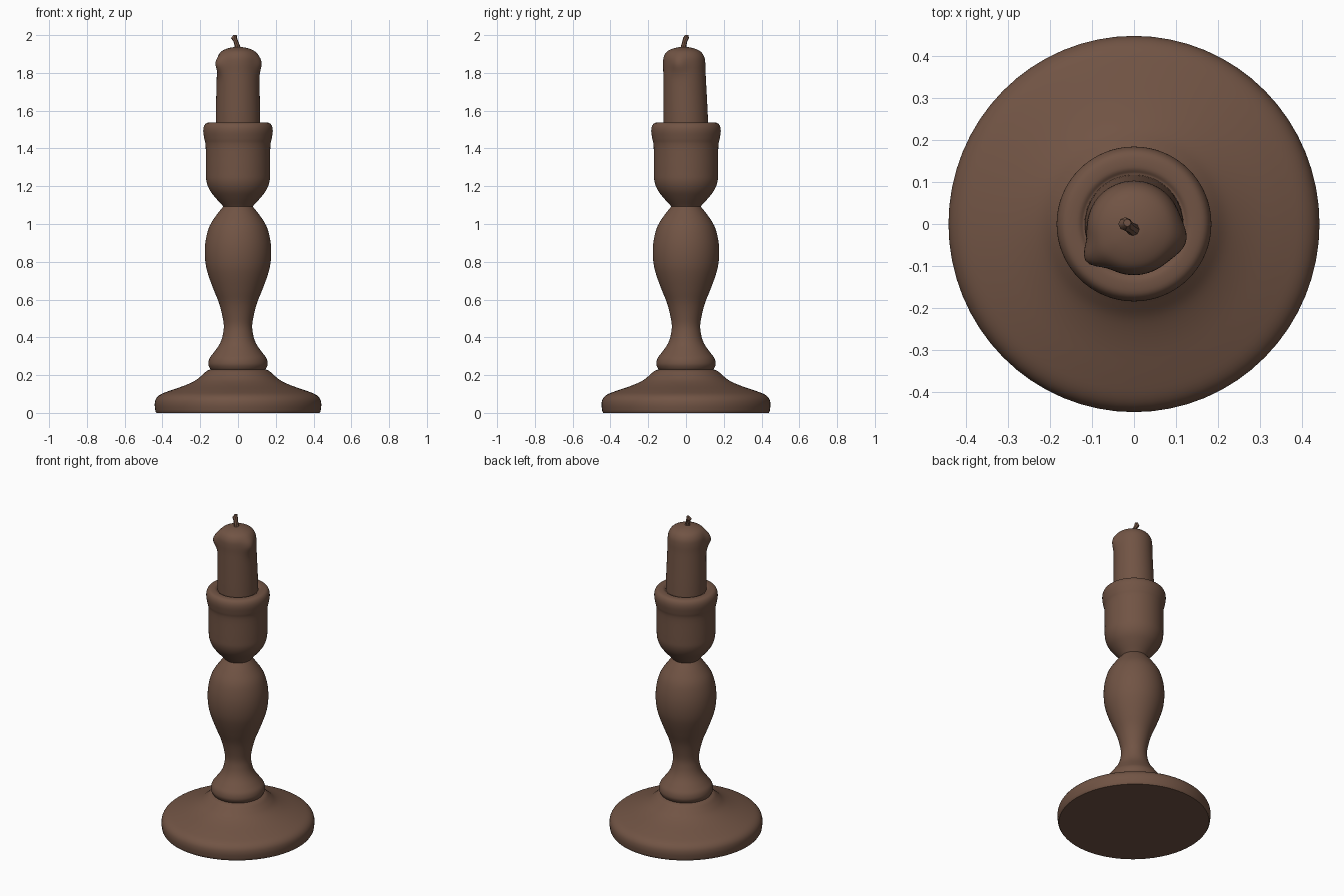
import bpy, bmesh, math
from mathutils import Vector

if "Cube" in bpy.data.objects:
    bpy.data.objects.remove(bpy.data.objects["Cube"])

brown = bpy.data.materials.new("warm_brown")
brown.diffuse_color = (0.165, 0.088, 0.058, 1)
brown.use_nodes = True
brown.node_tree.nodes["Principled BSDF"].inputs["Base Color"].default_value = brown.diffuse_color


def smooth_curve(pts, steps=4):
    """Catmull-Rom curve through the given points."""
    p = [Vector(q) for q in pts]
    p = [2 * p[0] - p[1]] + p + [2 * p[-1] - p[-2]]
    out = []
    for i in range(1, len(p) - 2):
        a, b, c, d = p[i - 1:i + 3]
        for k in range(steps):
            t = k / steps
            out.append(0.5 * (2 * b + (c - a) * t + (2 * a - 5 * b + 4 * c - d) * t * t
                              + (3 * b - a - 3 * c + d) * t ** 3))
    return out + [p[-2]]


def skin(name, rings, angle=40):
    """Closed skin over rings of points, listed from bottom to top."""
    bm = bmesh.new()
    loops = [[bm.verts.new(v) for v in ring] for ring in rings]
    n = len(loops[0])
    for lo, hi in zip(loops, loops[1:]):
        for i in range(n):
            j = (i + 1) % n
            bm.faces.new((lo[i], lo[j], hi[j], hi[i]))
    bm.faces.new(loops[0][::-1])
    bm.faces.new(loops[-1])
    mesh = bpy.data.meshes.new(name)
    bm.to_mesh(mesh)
    bm.free()
    obj = bpy.data.objects.new(name, mesh)
    bpy.context.collection.objects.link(obj)
    mesh.materials.append(brown)
    bpy.ops.object.select_all(action='DESELECT')
    obj.select_set(True)
    bpy.context.view_layer.objects.active = obj
    bpy.ops.object.shade_smooth_by_angle(angle=math.radians(angle))
    return obj


def circle(r, z, cx=0, cy=0, n=64, sy=1.0):
    return [(cx + r * math.cos(2 * math.pi * i / n),
             cy + r * sy * math.sin(2 * math.pi * i / n), z) for i in range(n)]


def turned(name, profile, sy=1.0):
    return skin(name, [circle(p.x, p.y, sy=sy) for p in profile])


# Wide foot: flat underside, rounded rim, flaring up to the groove
turned("base", [Vector((0.432, 0.0))] + smooth_curve([
    (0.437, 0.008), (0.441, 0.045), (0.434, 0.075), (0.41, 0.098), (0.36, 0.118),
    (0.28, 0.146), (0.225, 0.172), (0.19, 0.2), (0.165, 0.222), (0.145, 0.23)]), 1.014)

# Turned stem: collar, waist and belly
turned("stem", smooth_curve([
    (0.14, 0.225), (0.151, 0.24), (0.157, 0.26), (0.151, 0.288), (0.132, 0.315),
    (0.106, 0.35), (0.09, 0.38), (0.08, 0.415), (0.075, 0.46), (0.082, 0.51),
    (0.1, 0.58), (0.128, 0.65), (0.154, 0.72), (0.17, 0.78), (0.176, 0.85),
    (0.17, 0.92), (0.15, 0.99), (0.112, 1.05), (0.076, 1.095)]))

# Cup with a rolled lip and a shallow seat for the candle
turned("cup", smooth_curve([
    (0.072, 1.085), (0.084, 1.1), (0.12, 1.14), (0.15, 1.18), (0.167, 1.225),
    (0.17, 1.28), (0.171, 1.41), (0.178, 1.45), (0.184, 1.49), (0.18, 1.518),
    (0.165, 1.535), (0.135, 1.538), (0.12, 1.53)]))

# Candle: leans forward slightly, rounded top, melted wax lumps at the shoulder
lumps = [(math.radians(-146), 0.27, 0.027), (math.radians(-15), 0.35, 0.016)]
rings = []
for p in smooth_curve([(0.118, 1.5), (0.117, 1.6), (0.114, 1.72), (0.112, 1.8),
                       (0.112, 1.85), (0.107, 1.885), (0.09, 1.912),
                       (0.06, 1.928), (0.025, 1.936), (0.004, 1.937)]):
    t = (p.y - 1.5) / 0.437
    ring = []
    for x, y, z in circle(p.x, p.y):
        a = math.atan2(y, x)
        bulge = 0
        for a0, width, height in lumps:
            d = (a - a0 + math.pi) % (2 * math.pi) - math.pi
            bulge += height * math.exp(-(d / width) ** 2 - ((z - 1.85) / 0.05) ** 2)
        k = 1 + bulge / 0.112
        ring.append((x * k, y * k - 0.012 * t, z))
    rings.append(ring)
skin("candle", rings)

# Bent wick
skin("wick", [circle(r, z, cx, cy, 8) for cx, cy, z, r in (
    (0.0, -0.014, 1.92, 0.018), (-0.004, -0.012, 1.945, 0.014),
    (-0.012, -0.006, 1.968, 0.013), (-0.021, 0.0, 1.984, 0.016),
    (-0.016, 0.003, 2.0, 0.009))])
